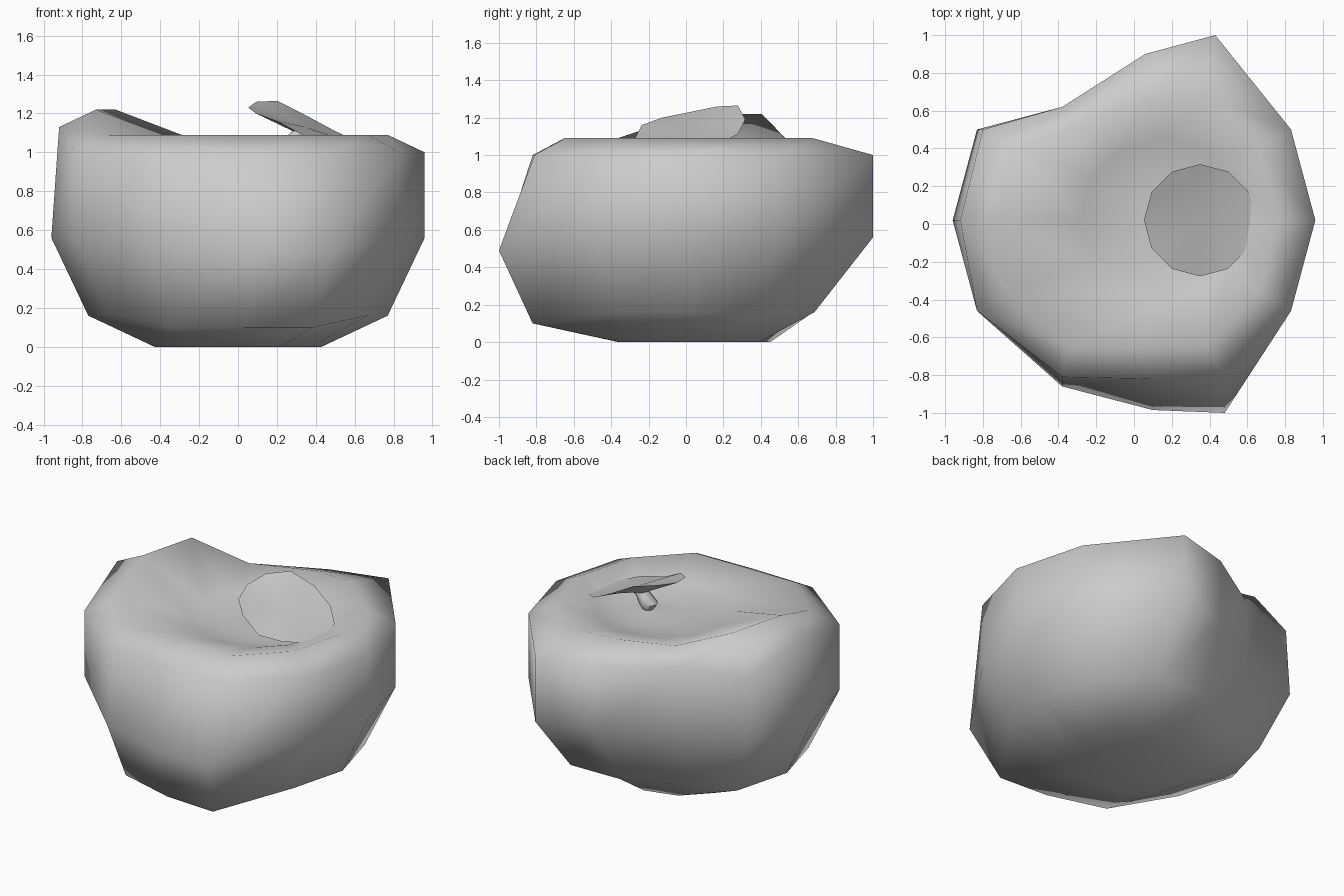
import bpy, bmesh, math

if "Cube" in bpy.data.objects:
    bpy.data.objects.remove(bpy.data.objects["Cube"])

N = 12
CY = 0.02


def ring(bm, cx, cy, r, z, moved=None):
    """Twelve-sided ring; 'moved' maps an angle in degrees to a reshaped point."""
    moved = moved or {}
    verts = []
    for i in range(N):
        d = i * 30
        a = math.radians(d)
        p = moved.get(d, (cx + r * math.cos(a), cy + r * math.sin(a), z))
        verts.append(bm.verts.new(p))
    return verts


def bridge(bm, a, b):
    for i in range(N):
        j = (i + 1) % N
        bm.faces.new((a[i], a[j], b[j], b[i]))


def finish(bm, name):
    bmesh.ops.recalc_face_normals(bm, faces=bm.faces[:])
    for f in bm.faces:
        f.smooth = True
    me = bpy.data.meshes.new(name)
    bm.to_mesh(me)
    bm.free()
    ob = bpy.data.objects.new(name, me)
    bpy.context.collection.objects.link(ob)
    return ob


# Lumpy fruit body with a sunken top that pinches up into the stem base
bm = bmesh.new()
rings = [
    ring(bm, 0, CY, 0.43, 0.0, {270: (0, -0.36, 0)}),
    ring(bm, 0, CY, 0.77, 0.16, {
        90: (0.02, 0.68, 0.16), 120: (-0.34, 0.53, 0.16),
        240: (-0.36, -0.69, 0.10), 270: (0.03, -0.80, 0.10), 300: (0.385, -0.82, 0.10)}),
    ring(bm, 0, CY, 0.96, 0.56, {
        60: (0.43, 1.0, 0.56), 90: (0.06, 0.90, 0.56), 120: (-0.38, 0.62, 0.56),
        240: (-0.38, -0.86, 0.50), 270: (0.10, -0.985, 0.49), 300: (0.48, -1.0, 0.49)}),
    ring(bm, 0, CY, 0.96, 1.0, {
        60: (0.43, 1.0, 1.0), 90: (0.06, 0.90, 1.0), 120: (-0.38, 0.62, 1.0),
        150: (-0.80, 0.50, 1.0), 180: (-0.92, 0.02, 1.13),
        240: (-0.38, -0.81, 1.0), 270: (0.08, -0.82, 1.0), 300: (0.48, -0.81, 1.0)}),
    ring(bm, 0, CY, 0.77, 1.09, {
        60: (0.37, 0.68, 1.09), 90: (0.06, 0.66, 1.09), 120: (-0.29, 0.53, 1.09),
        150: (-0.63, 0.405, 1.22), 180: (-0.73, 0.02, 1.22),
        240: (-0.34, -0.65, 1.09), 270: (0.02, -0.65, 1.09)}),
    ring(bm, 0.15, CY, 0.43, 1.03),
    ring(bm, 0.25, CY, 0.2, 0.97),
    ring(bm, 0.27, CY, 0.04, 1.0),
]
for a, b in zip(rings, rings[1:]):
    bridge(bm, a, b)
bm.faces.new(rings[0])
bm.faces.new(rings[-1])
finish(bm, "fruit_body")

# Short stem with a knob, carrying a thin tilted disc
bm = bmesh.new()
heights = [1.03, 1.06, 1.11, 1.19, 1.265, 1.26, 1.23, 1.20, 1.16, 1.08, 1.06, 1.04]
neck = [
    ring(bm, 0.27, CY, 0.03, 0.99),
    ring(bm, 0.27, CY, 0.06, 1.04),
    ring(bm, 0.30, CY, 0.05, 1.08),
    ring(bm, 0.33, CY, 0.05, 1.11),
]
rim = ring(bm, 0.35, CY, 0.297, 0)
for v, h in zip(rim, heights):
    v.co.z = h
for a, b in zip(neck + [rim], neck[1:] + [rim]):
    if a is not b:
        bridge(bm, a, b)
tip = bm.verts.new((0.35, CY, 1.13))
for i in range(N):
    bm.faces.new((rim[i], rim[(i + 1) % N], tip))
stem = finish(bm, "stem_disc")
bpy.context.view_layer.objects.active = stem
stem.select_set(True)
bpy.ops.object.shade_smooth_by_angle(angle=math.radians(60))
